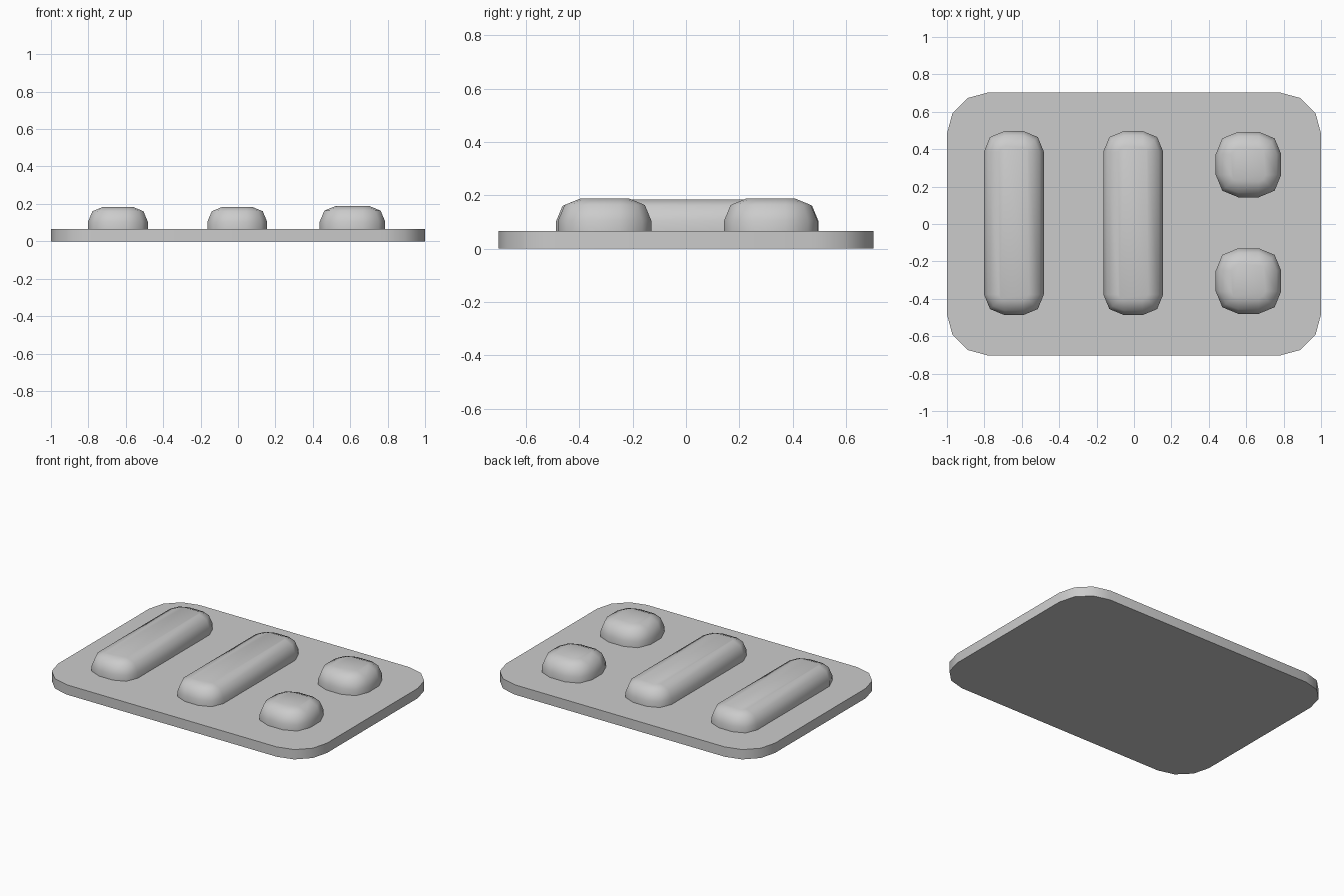
import bpy, bmesh, math

cube = bpy.data.objects.get("Cube")
if cube:
    bpy.data.objects.remove(cube, do_unlink=True)

GREY = (0.6, 0.6, 0.6, 1)
grey = bpy.data.materials.new("light_grey")
grey.use_nodes = True
grey.diffuse_color = GREY
grey.node_tree.nodes["Principled BSDF"].inputs["Base Color"].default_value = GREY


def rounded_rect(hx, hy, radius, segments):
    """Counter-clockwise outline of a rectangle with round corners."""
    points = []
    for corner, (sx, sy) in enumerate(((1, 1), (-1, 1), (-1, -1), (1, -1))):
        for i in range(segments + 1):
            a = math.pi / 2 * (corner + i / segments)
            points.append((sx * (hx - radius) + radius * math.cos(a),
                           sy * (hy - radius) + radius * math.sin(a)))
    return points


def slab(name, centre, half, radius, segments, profile, sharp_angle):
    """Stack rounded outlines, given as (inset, z) pairs, into a closed solid."""
    bm = bmesh.new()
    rings = []
    for inset, z in profile:
        outline = rounded_rect(half[0] - inset, half[1] - inset, radius - inset, segments)
        rings.append([bm.verts.new((x, y, z)) for x, y in outline])
    for low, high in zip(rings, rings[1:]):
        for i in range(len(low)):
            j = (i + 1) % len(low)
            bm.faces.new((low[i], low[j], high[j], high[i]))
    bm.faces.new(rings[0][::-1])
    bm.faces.new(rings[-1])
    mesh = bpy.data.meshes.new(name)
    bm.to_mesh(mesh)
    bm.free()
    mesh.materials.append(grey)
    obj = bpy.data.objects.new(name, mesh)
    obj.location = (*centre, 0)
    bpy.context.collection.objects.link(obj)
    bpy.ops.object.select_all(action='DESELECT')
    obj.select_set(True)
    bpy.context.view_layer.objects.active = obj
    bpy.ops.object.shade_smooth_by_angle(angle=math.radians(sharp_angle))


def dome_profile(top, bevel):
    """Straight wall, then a two-step rounded shoulder."""
    k = 1 - math.sqrt(0.5)
    return [(0, 0.06), (0, top - bevel), (bevel * k, top - bevel * k), (bevel, top)]


# Base plate
slab("base_plate", (0, 0), (1, 0.703), 0.22, 3, [(0, 0), (0, 0.066)], 40)

# Two long raised bars
for name, x in (("right_bar", -0.642), ("middle_bar", -0.004)):
    slab(name, (x, 0.005), (0.16, 0.492), 0.11, 2, dome_profile(0.184, 0.08), 60)

# Two round-cornered buttons
for name, y in (("front_button", -0.305), ("back_button", 0.318)):
    slab(name, (0.612, y), (0.175, 0.175), 0.12, 2, dome_profile(0.188, 0.083), 60)
